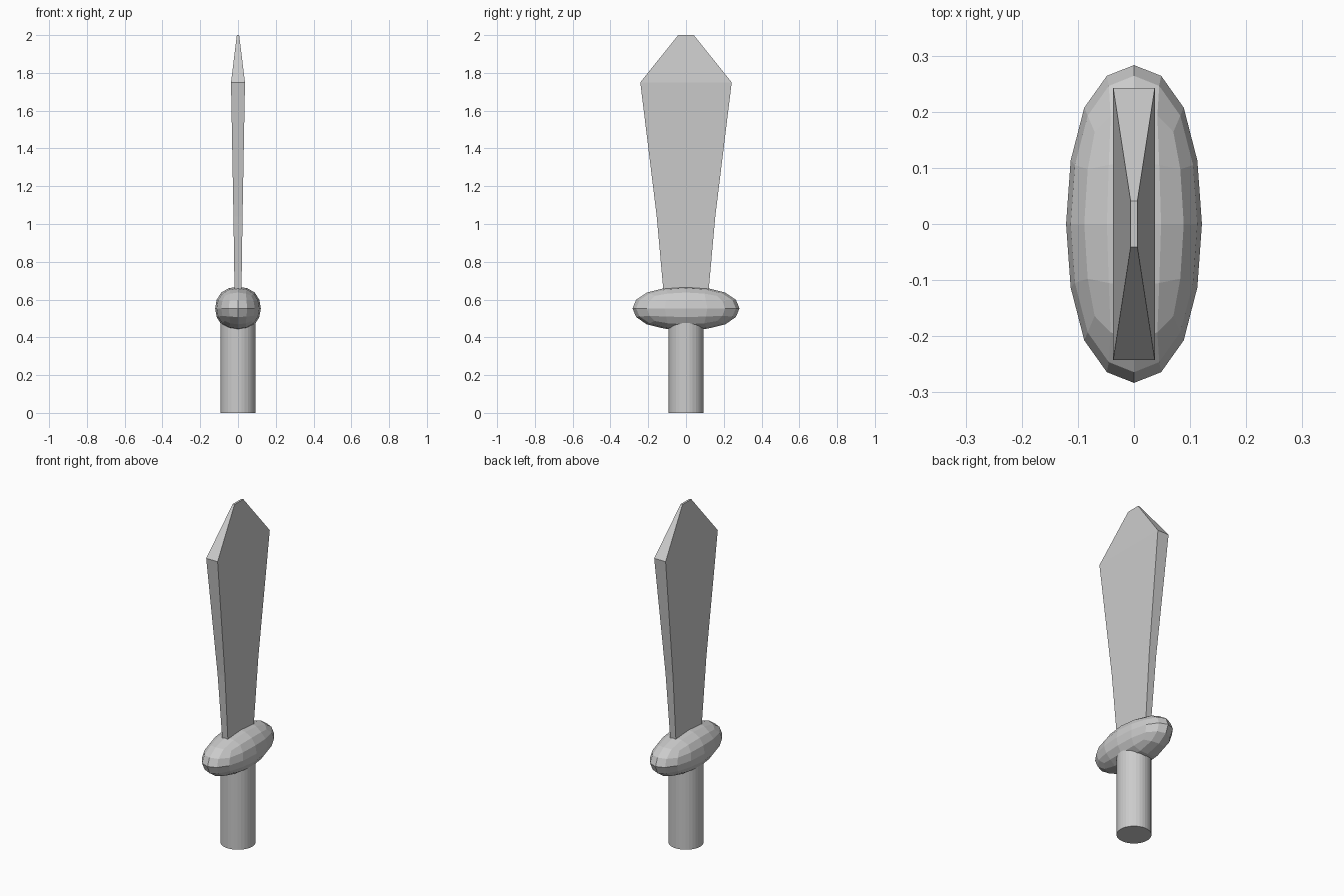
import bpy, bmesh

if "Cube" in bpy.data.objects:
    bpy.data.objects.remove(bpy.data.objects["Cube"])

# Handle: plain 32-sided cylinder running up into the guard
bpy.ops.mesh.primitive_cylinder_add(vertices=32, radius=0.093, depth=0.53, location=(0, 0, 0.265))
bpy.context.object.name = "handle"

# Guard: cube rounded by two subdivision levels, stretched along y
bpy.ops.mesh.primitive_cube_add(size=2, location=(0, 0, 0.553))
guard = bpy.context.object
guard.name = "guard"
rounding = guard.modifiers.new("rounding", 'SUBSURF')
rounding.levels = rounding.render_levels = 2
rounding.use_limit_surface = False
shrink = 0.878  # half size left after two subdivisions
guard.scale = (0.121 / shrink, 0.283 / shrink, 0.115 / shrink)

# Blade: rectangular sections (half thickness, half width, height) bridged together
sections = [(0.017, 0.111, 0.55), (0.024, 0.155, 1.04), (0.037, 0.242, 1.75), (0.006, 0.041, 2.0)]
bm = bmesh.new()
rings = [[bm.verts.new((sx * x, sy * y, z)) for sx, sy in ((-1, -1), (1, -1), (1, 1), (-1, 1))]
         for x, y, z in sections]
for low, high in zip(rings, rings[1:]):
    for i in range(4):
        j = (i + 1) % 4
        bm.faces.new((low[i], low[j], high[j], high[i]))
bm.faces.new(rings[0][::-1])
bm.faces.new(rings[-1])
mesh = bpy.data.meshes.new("blade")
bm.to_mesh(mesh)
bm.free()
bpy.context.collection.objects.link(bpy.data.objects.new("blade", mesh))
